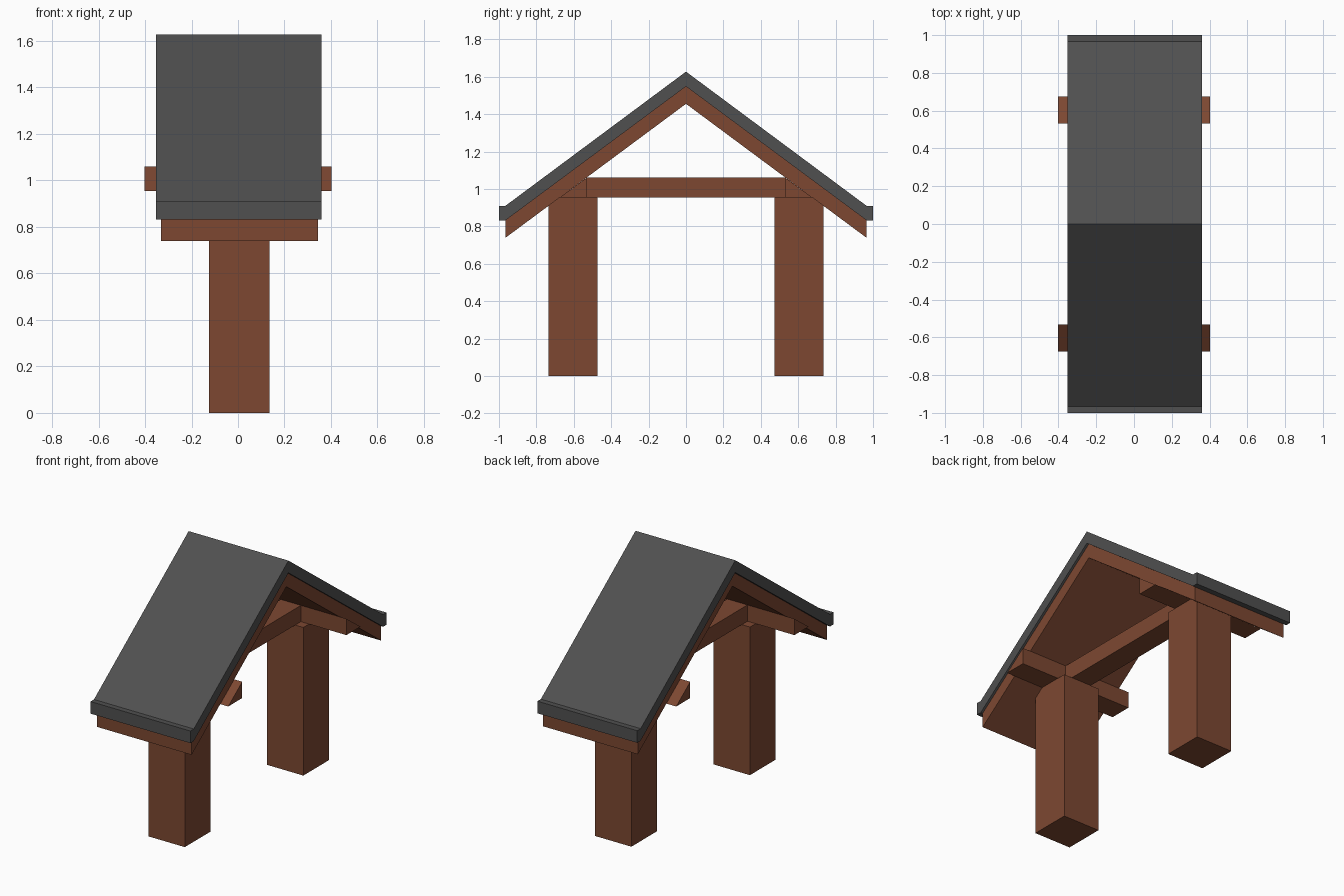
import bpy, bmesh

if "Cube" in bpy.data.objects:
    bpy.data.objects.remove(bpy.data.objects["Cube"])


def material(name, rgb):
    m = bpy.data.materials.new(name)
    m.diffuse_color = (*rgb, 1.0)
    m.use_nodes = True
    m.node_tree.nodes["Principled BSDF"].inputs["Base Color"].default_value = m.diffuse_color
    return m


WOOD = material("brown wood", (0.205, 0.064, 0.031))
SLATE = material("dark grey roofing", (0.08, 0.08, 0.08))


def extrude_x(name, profile, x0, x1, mat):
    """Extrude a (y, z) profile along x from x0 to x1."""
    bm = bmesh.new()
    face = bm.faces.new([bm.verts.new((x0, y, z)) for y, z in profile])
    geo = bmesh.ops.extrude_face_region(bm, geom=[face])["geom"]
    verts = [v for v in geo if isinstance(v, bmesh.types.BMVert)]
    bmesh.ops.translate(bm, vec=(x1 - x0, 0, 0), verts=verts)
    bmesh.ops.recalc_face_normals(bm, faces=bm.faces[:])
    mesh = bpy.data.meshes.new(name)
    bm.to_mesh(mesh)
    bm.free()
    mesh.materials.append(mat)
    obj = bpy.data.objects.new(name, mesh)
    bpy.context.collection.objects.link(obj)
    return obj


def gable(half_top, half_bottom):
    """Closed symmetric profile; both halves run from the ridge to the eave."""
    mirror = lambda pts: [(-y, z) for y, z in pts if y > 0]
    return (half_top + half_bottom[::-1]
            + mirror(half_bottom) + mirror(half_top)[::-1])


# Roof covering with a short flat lip at each eave
extrude_x("roof_covering", gable([(0, 1.627), (0.965, 0.91), (1.0, 0.91)],
                                 [(0, 1.548), (0.965, 0.832), (1.0, 0.832)]),
          -0.352, 0.36, SLATE)

# Timber decking under the covering
extrude_x("roof_decking", gable([(0, 1.548), (0.965, 0.832)],
                                [(0, 1.455), (0.965, 0.739)]),
          -0.332, 0.345, WOOD)

# Posts with sloped tops, and wedge shaped purlins carrying the roof
for side, s in (("front", -1), ("back", 1)):
    post = [(0.473, 0), (0.735, 0), (0.735, 0.91), (0.674, 0.955), (0.473, 0.955)]
    extrude_x(side + "_post", [(s * y, z) for y, z in post], -0.125, 0.135, WOOD)
    purlin = [(0.531, 0.955), (0.674, 0.955), (0.531, 1.06)]
    extrude_x(side + "_purlin", [(s * y, z) for y, z in purlin], -0.402, 0.402, WOOD)

# Tie beam between the purlins
extrude_x("tie_beam", [(-0.531, 0.955), (0.531, 0.955), (0.531, 1.06), (-0.531, 1.06)],
          -0.067, 0.077, WOOD)
